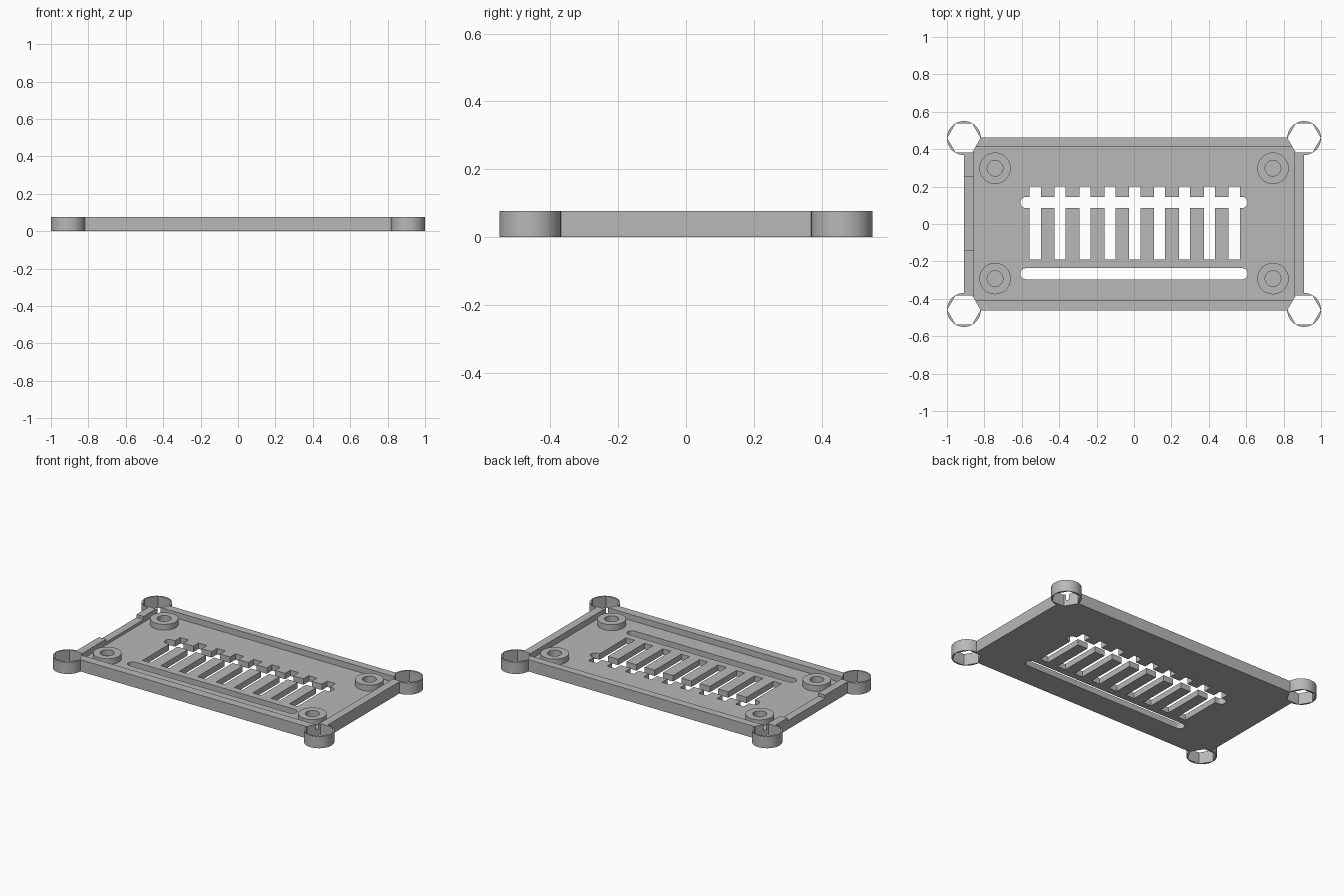
import bpy
import bmesh
from math import cos, sin, pi

cube = bpy.data.objects.get("Cube")
if cube:
    bpy.data.objects.remove(cube, do_unlink=True)

grey = bpy.data.materials.new("grey plastic")
grey.use_nodes = True
colour = (0.48, 0.48, 0.48, 1)
grey.diffuse_color = colour
grey.node_tree.nodes["Principled BSDF"].inputs["Base Color"].default_value = colour

HEIGHT, FLOOR = 0.077, 0.0385
LOW, HIGH = -0.1, 0.2   # cutters run past both faces


def arc(x, y, r, n, start=0.0, sweep=2 * pi, closed=True):
    steps = n if closed else n - 1
    return [(x + r * cos(start + sweep * i / steps),
             y + r * sin(start + sweep * i / steps)) for i in range(n)]


def rect(x0, x1, y0, y1):
    return [(x0, y0), (x1, y0), (x1, y1), (x0, y1)]


def stadium(half, y, r):
    end = half - r
    return (arc(end, y, r, 17, -pi / 2, pi, False)
            + arc(-end, y, r, 17, pi / 2, pi, False))


def prism(name, outline, z0, z1):
    bm = bmesh.new()
    base = bm.faces.new([bm.verts.new((x, y, z0)) for x, y in outline])
    up = bmesh.ops.extrude_face_region(bm, geom=[base])["geom"]
    bmesh.ops.translate(bm, vec=(0, 0, z1 - z0),
                        verts=[v for v in up if isinstance(v, bmesh.types.BMVert)])
    bmesh.ops.recalc_face_normals(bm, faces=bm.faces)
    mesh = bpy.data.meshes.new(name)
    bm.to_mesh(mesh)
    bm.free()
    mesh.materials.append(grey)
    ob = bpy.data.objects.new(name, mesh)
    bpy.context.collection.objects.link(ob)
    return ob


def combine(ob, outline, operation="DIFFERENCE", z0=LOW, z1=HIGH):
    tool = prism("cutter", outline, z0, z1)
    tool.hide_render = True
    mod = ob.modifiers.new("shape", "BOOLEAN")
    mod.object, mod.operation, mod.solver = tool, operation, "EXACT"
    bpy.context.view_layer.objects.active = ob
    bpy.ops.object.modifier_apply(modifier=mod.name)
    bpy.data.objects.remove(tool, do_unlink=True)


def smooth(ob):
    bpy.ops.object.select_all(action="DESELECT")
    ob.select_set(True)
    bpy.context.view_layer.objects.active = ob
    bpy.ops.object.shade_smooth_by_angle(angle=pi / 6)


# Tray with round corner bosses
tray = prism("tray", rect(-0.91, 0.91, -0.462, 0.462), 0, HEIGHT)
corners = [(sx * 0.9095, sy * 0.4595) for sx in (-1, 1) for sy in (-1, 1)]
for x, y in corners:
    combine(tray, arc(x, y, 0.0905, 64), "UNION", 0, HEIGHT)

# Recess, low section of the left-hand wall and hexagonal corner holes
combine(tray, rect(-0.859, 0.857, -0.406, 0.411), z0=FLOOR)
combine(tray, rect(-0.95, -0.84, -0.14, 0.25), z0=HEIGHT - 0.02)
for x, y in corners:
    combine(tray, arc(x, y, 0.0893, 6))

# Long rounded slots and the row of vents
for y in (-0.266, 0.115):
    combine(tray, stadium(0.608, y, 0.03))
for i in range(-4, 5):
    x = 0.004 + i * 0.133
    combine(tray, rect(x - 0.03, x + 0.03, -0.19, 0.2))
smooth(tray)

# Mounting standoffs with blind holes
for side, x in (("right", -0.743), ("left", 0.743)):
    for end, y in (("front", -0.292), ("back", 0.298)):
        post = prism(f"standoff_{end}_{side}", arc(x, y, 0.084, 48), FLOOR, HEIGHT)
        combine(post, arc(x, y, 0.042, 32))
        smooth(post)
